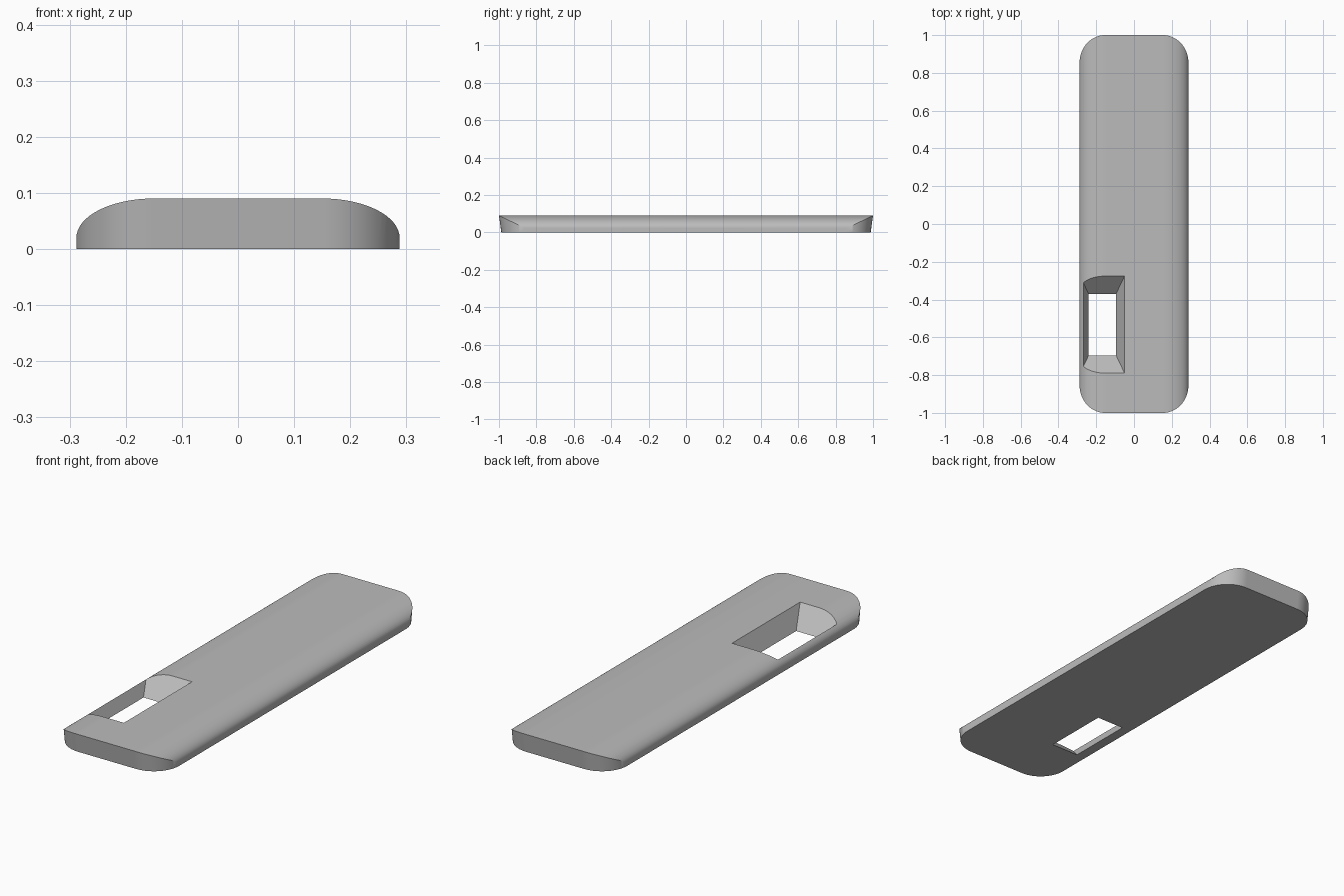
import bpy
import bmesh
from math import sin, cos, pi, radians

cube = bpy.data.objects.get("Cube")
if cube:
    bpy.data.objects.remove(cube, do_unlink=True)

HALF_W, HALF_L, HEIGHT = 0.288, 1.0, 0.09
CORNER = 0.135     # plan corner radius
LIP = 0.02         # straight side below the rounded shoulder
SEGMENTS = 16

grey = bpy.data.materials.new("mid grey")
grey.use_nodes = True
colour = (0.5, 0.5, 0.5, 1)
grey.diffuse_color = colour
grey.node_tree.nodes["Principled BSDF"].inputs["Base Color"].default_value = colour


def arc(cx, cy, rx, ry, start):
    """Quarter ellipse, counter-clockwise from the start angle."""
    angles = [start + pi / 2 * i / SEGMENTS for i in range(SEGMENTS + 1)]
    return [(cx + rx * cos(a), cy + ry * sin(a)) for a in angles]


def loft(name, lower, upper):
    """Closed solid between two matching loops."""
    bm = bmesh.new()
    a = [bm.verts.new(p) for p in lower]
    b = [bm.verts.new(p) for p in upper]
    bm.faces.new(a[::-1])
    bm.faces.new(b)
    for i in range(len(a)):
        j = (i + 1) % len(a)
        bm.faces.new((a[i], a[j], b[j], b[i]))
    bmesh.ops.recalc_face_normals(bm, faces=bm.faces)
    mesh = bpy.data.meshes.new(name)
    bm.to_mesh(mesh)
    bm.free()
    mesh.materials.append(grey)
    obj = bpy.data.objects.new(name, mesh)
    bpy.context.collection.objects.link(obj)
    return obj


def cut(target, cutter, operation):
    mod = target.modifiers.new(operation.lower(), 'BOOLEAN')
    mod.object, mod.operation, mod.solver = cutter, operation, 'EXACT'
    bpy.ops.object.modifier_apply(modifier=mod.name)
    bpy.data.objects.remove(cutter, do_unlink=True)


# Plate: domed cross-section swept along the length
flat = HALF_W - 0.138
section = [(-HALF_W, 0), (HALF_W, 0)]
section += arc(flat, LIP, 0.138, HEIGHT - LIP, 0)
section += arc(-flat, LIP, 0.138, HEIGHT - LIP, pi / 2)
plate = loft("plate", [(x, -1.2, z) for x, z in section],
             [(x, 1.2, z) for x, z in section])
bpy.context.view_layer.objects.active = plate
plate.select_set(True)


# Rounded plan outline, with ends leaning slightly outward
def outline(z):
    cy = HALF_L - CORNER + (z - HEIGHT) * 0.14
    cx = HALF_W - CORNER
    loop = []
    for k, (sx, sy) in enumerate([(1, 1), (-1, 1), (-1, -1), (1, -1)]):
        loop += arc(sx * cx, sy * cy, CORNER, CORNER, k * pi / 2)
    return [(x, y, z) for x, y in loop]


cut(plate, loft("outline_cutter", outline(-0.05), outline(0.15)), 'INTERSECT')


# Window with flared walls
def opening(z):
    x0, x1 = -0.24 - 0.5 * z, -0.095 + 0.5 * z
    y0, y1 = -0.695 - 1.05 * z, -0.37 + 1.05 * z
    return [(x0, y0, z), (x1, y0, z), (x1, y1, z), (x0, y1, z)]


cut(plate, loft("window_cutter", opening(-0.03), opening(0.13)), 'DIFFERENCE')

# Smooth curved walls, crisp edges elsewhere
bpy.ops.object.shade_smooth_by_angle(angle=radians(25))
weighted = plate.modifiers.new("weighted_normals", 'WEIGHTED_NORMAL')
weighted.keep_sharp = True
